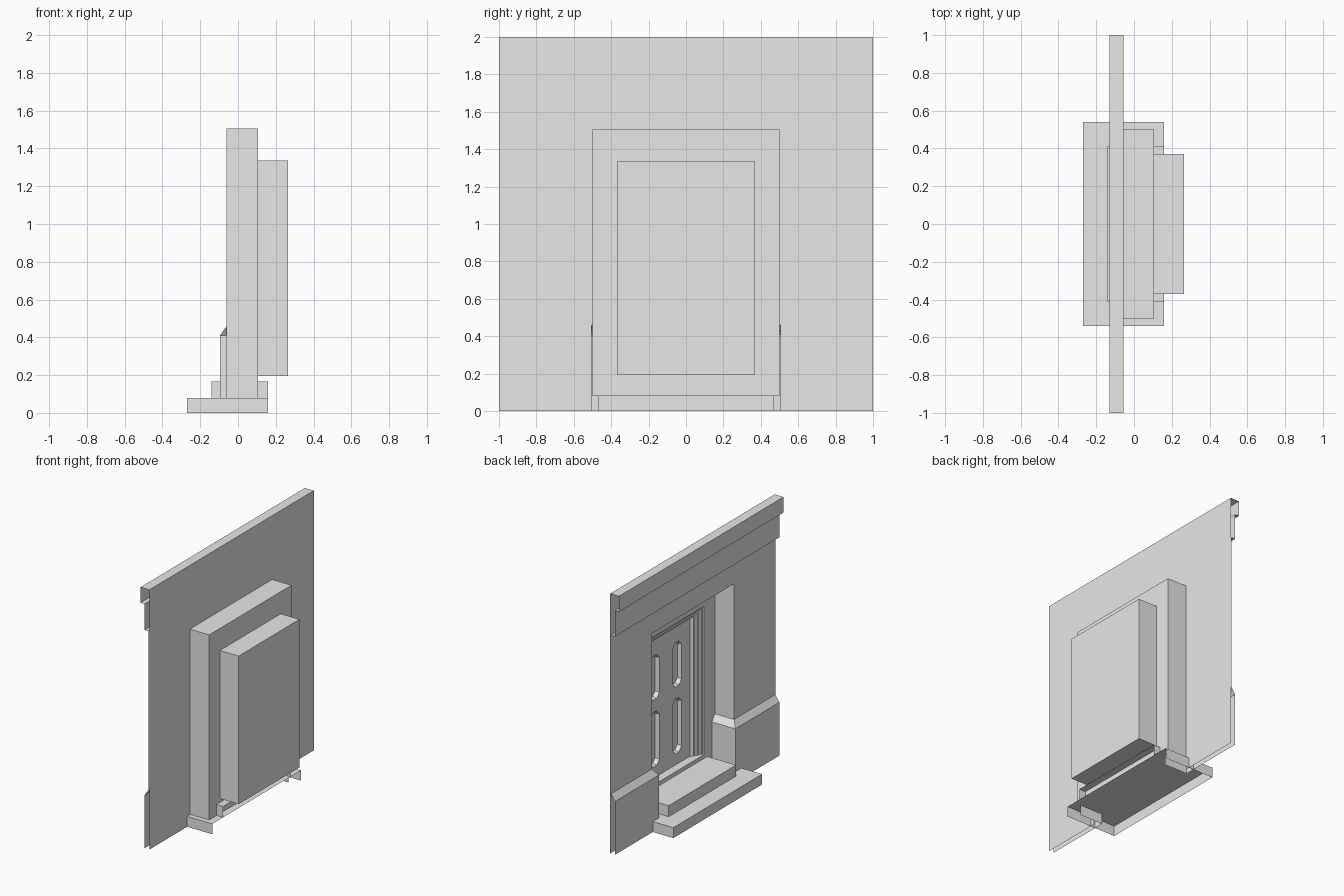
import bpy
import bmesh

cube = bpy.data.objects.get("Cube")
if cube:
    bpy.data.objects.remove(cube)

stone = bpy.data.materials.new("plain_grey")
stone.use_nodes = True
GREY = (0.8, 0.8, 0.8, 1)
stone.diffuse_color = GREY
stone.node_tree.nodes["Principled BSDF"].inputs["Base Color"].default_value = GREY


def finish(name, bm):
    bmesh.ops.remove_doubles(bm, verts=bm.verts, dist=0.0001)
    bmesh.ops.recalc_face_normals(bm, faces=bm.faces)
    mesh = bpy.data.meshes.new(name)
    bm.to_mesh(mesh)
    bm.free()
    mesh.materials.append(stone)
    obj = bpy.data.objects.new(name, mesh)
    bpy.context.collection.objects.link(obj)


def loft(bm, rows, closed=False, cap=False):
    """Skin a sheet across rows of points, optionally closing each row."""
    rows = [[bm.verts.new(p) for p in row] for row in rows]
    count = len(rows[0])
    for a, b in zip(rows, rows[1:]):
        for i in range(count if closed else count - 1):
            j = (i + 1) % count
            bm.faces.new((a[i], a[j], b[j], b[i]))
    if cap:
        bm.faces.new(rows[-1])
    return rows


def sheet(name, rows, closed=False, cap=False):
    bm = bmesh.new()
    loft(bm, rows, closed, cap)
    finish(name, bm)


def arch(x, half, low, high):
    """Points up one side, over the top and down the other, facing x."""
    return [(x, half, low), (x, half, high), (x, -half, high), (x, -half, low)]


WALL, BACK, ALCOVE, DOOR = -0.06, -0.055, 0.105, 0.17
HALF, TOP = 0.5, 1.505

# Wall front beside the opening, its plinth wrapping into the jambs
plinth = [(0.035, 0), (0.035, 0.41), (0, 0.46), (0, TOP)]
for side, label in ((1, "left"), (-1, "right")):
    sheet("wall_and_jamb_" + label, [
        [(WALL - o, side, z), (WALL - o, side * (HALF - o), z),
         (ALCOVE, side * (HALF - o), z)] for o, z in plinth])

# Wall above the opening with the two-band cornice
cornice = [(0, TOP), (0, 1.68), (0.035, 1.68), (0.035, 1.88),
           (0.07, 1.88), (0.07, 2), (-0.005, 2)]
sheet("wall_top_and_cornice",
      [[(WALL - o, -1, z), (WALL - o, 1, z)] for o, z in cornice])

# Flat rear of the wall
sheet("wall_rear", [arch(BACK, 1, 0, 2), arch(BACK, 0.505, 0, 1.51)])

# Alcove and the deeper door recess behind it
sheet("alcove_and_recess", [
    arch(WALL, HALF, 0.08, TOP), arch(ALCOVE, HALF, 0.08, TOP),
    arch(ALCOVE, 0.37, 0.195, 1.335), arch(0.265, 0.37, 0.195, 1.335)],
    closed=True, cap=True)

# Stepped door frame
steps = [(0, 0.12), (0.018, 0.12), (0.018, 0.135), (0.045, 0.135),
         (0.045, 0.15), (0.065, 0.15), (0.08, DOOR)]
sheet("door_frame",
      [arch(x, 0.37 - i, 0.195, 1.335 - i) for i, x in steps])


def octagon(x, y, low, high, half, cut):
    """Tall panel outline with cut corners."""
    return [(x, y + half, low + cut), (x, y + half, high - cut),
            (x, y + half - cut, high), (x, y - half + cut, high),
            (x, y - half, high - cut), (x, y - half, low + cut),
            (x, y - half + cut, low), (x, y + half - cut, low)]


# Door leaf with four sunken panels
bm = bmesh.new()
rims = [[bm.verts.new(p) for p in arch(DOOR, 0.29, 0.195, 1.255)]]
for y in (-0.135, 0.135):
    for low, high in ((0.28, 0.70), (0.795, 1.135)):
        rows = loft(bm, [octagon(DOOR, y, low, high, 0.055, 0.035),
                         octagon(DOOR + 0.03, y, low + 0.01, high - 0.01,
                                 0.045, 0.03)], closed=True, cap=True)
        rims.append(rows[0])
edges = []
for rim in rims:
    for a, b in zip(rim, rim[1:] + rim[:1]):
        edges.append(bm.edges.get((a, b)) or bm.edges.new((a, b)))
bmesh.ops.triangle_fill(bm, edges=edges, use_beauty=True, normal=(-1, 0, 0))
bmesh.ops.dissolve_limit(bm, angle_limit=0.01, verts=bm.verts, edges=bm.edges)
finish("door_leaf", bm)


# Two doorsteps, open underneath and behind
def doorstep(name, front, half, low, high):
    rear = 0.16
    bm = bmesh.new()
    loft(bm, [arch(front, half, low, high), arch(rear, half, low, high)])
    bm.faces.new([bm.verts.new(p) for p in arch(front, half, low, high)])
    finish(name, bm)


doorstep("lower_step", -0.27, 0.54, 0, 0.08)
doorstep("upper_step", -0.14, 0.41, 0.08, 0.165)
